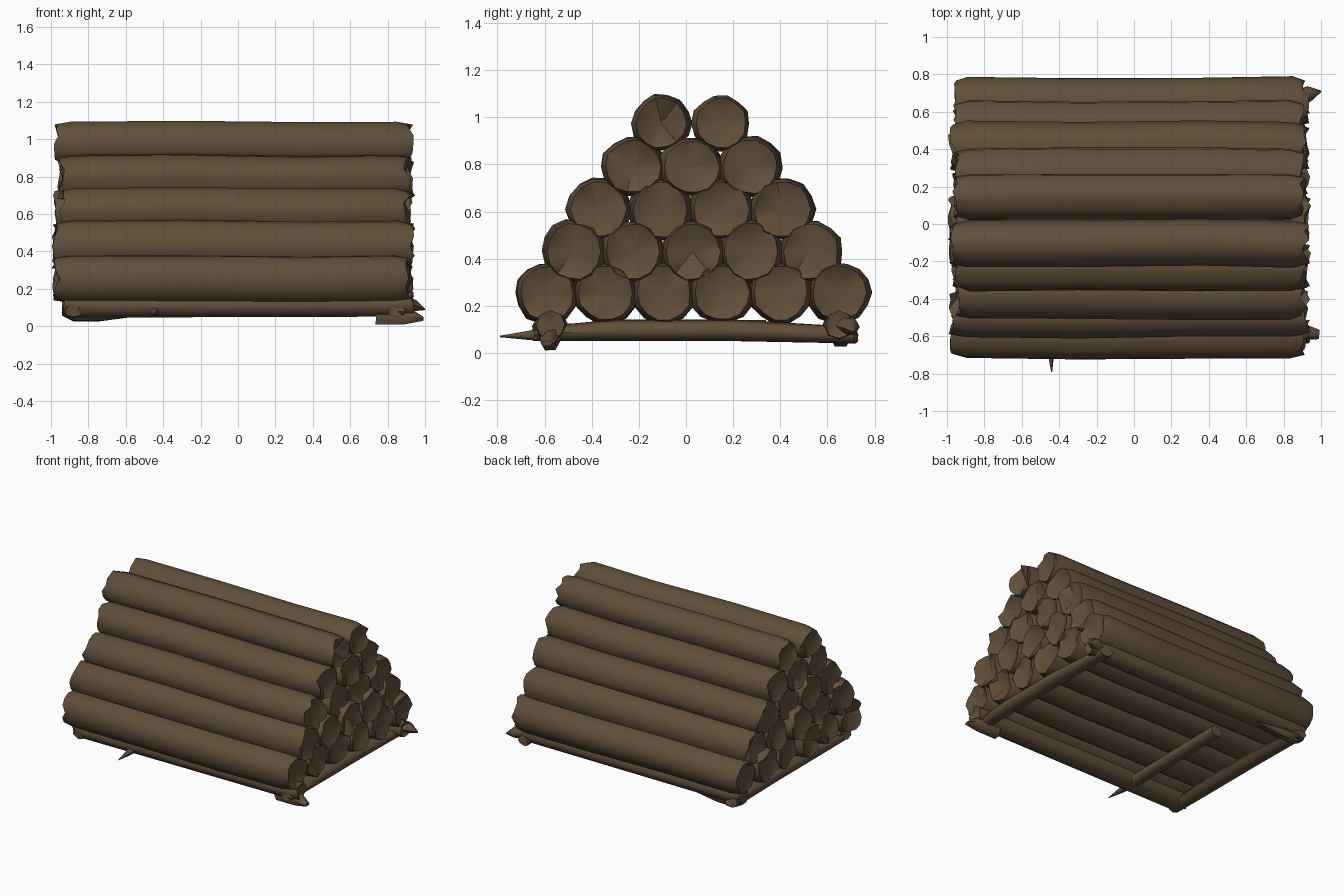
import bpy, bmesh, math, random
from mathutils import Vector

if "Cube" in bpy.data.objects:
    bpy.data.objects.remove(bpy.data.objects["Cube"])

random.seed(7)
bark = bpy.data.materials.new("dark bark brown")
bark.diffuse_color = (0.118, 0.077, 0.042, 1)
bark.use_nodes = True
bark.node_tree.nodes["Principled BSDF"].inputs["Base Color"].default_value = bark.diffuse_color


def timber(name, stations, sides=14, rough=0.0, dent=0.0):
    """Closed tube through stations (point, half_width, half_height) with ragged, dented ends."""
    bm = bmesh.new()
    pts = [Vector(s[0]) for s in stations]
    axis = (pts[-1] - pts[0]).normalized()
    side = axis.cross(Vector((0, 0, 1))).normalized()
    up = side.cross(axis)
    wobble = [random.uniform(0.96, 1.04) for _ in range(sides)]
    rings = []
    for i, (p, w, h) in enumerate(stations):
        end = i in (0, len(stations) - 1)
        ring = []
        for k in range(sides):
            a = 2 * math.pi * k / sides
            off = side * math.cos(a) * w + up * math.sin(a) * h
            push = axis * random.uniform(-rough, rough) if end else Vector()
            ring.append(bm.verts.new(Vector(p) + off * wobble[k] + push))
        rings.append(ring)
    for a, b in zip(rings, rings[1:]):
        for k in range(sides):
            n = (k + 1) % sides
            bm.faces.new((a[k], a[n], b[n], b[k]))
    # sunken end caps
    for ring, p, d in ((rings[0], pts[0], 1), (rings[-1], pts[-1], -1)):
        c = bm.verts.new(p + axis * d * dent)
        for k in range(sides):
            bm.faces.new((ring[k], ring[(k + 1) % sides], c))
    bmesh.ops.recalc_face_normals(bm, faces=bm.faces)
    mesh = bpy.data.meshes.new(name)
    bm.to_mesh(mesh)
    bm.free()
    obj = bpy.data.objects.new(name, mesh)
    bpy.context.collection.objects.link(obj)
    mesh.materials.append(bark)
    bpy.ops.object.select_all(action='DESELECT')
    obj.select_set(True)
    bpy.context.view_layer.objects.active = obj
    bpy.ops.object.shade_smooth_by_angle(angle=math.radians(60))
    return obj


# stacked logs: (count, first y, last y, z, half width, half height)
rows = [(6, -0.59, 0.65, 0.255, 0.133, 0.128),
        (5, -0.475, 0.53, 0.43, 0.133, 0.132),
        (4, -0.37, 0.41, 0.61, 0.135, 0.132),
        (3, -0.225, 0.27, 0.79, 0.135, 0.125),
        (2, -0.105, 0.15, 0.975, 0.122, 0.118)]
for r, (count, y0, y1, z, w, h) in enumerate(rows, 1):
    for i in range(count):
        y = y0 + (y1 - y0) * i / (count - 1)
        xa = -0.965 + random.uniform(-0.01, 0.02)
        xb = 0.92 + random.uniform(-0.02, 0.012)
        j = lambda: random.uniform(-0.007, 0.007)
        timber(f"log_row{r}_{i + 1}", [
            ((xa, y, z), w * 0.86, h * 0.9),
            ((xa + 0.07, y + j(), z), w, h),
            ((-0.3, y + j(), z + j()), w, h),
            ((0.35, y + j(), z + j()), w, h),
            ((xb - 0.07, y + j(), z), w, h),
            ((xb, y, z), w * 0.86, h * 0.9)], rough=0.022, dent=0.05)

# long rails under the outer logs
for name, y in (("front_rail", -0.575), ("back_rail", 0.65)):
    timber(name, [((-0.93, y, 0.13), 0.06, 0.06),
                  ((-0.85, y, 0.11), 0.075, 0.065),
                  ((0.8, y, 0.115), 0.075, 0.065),
                  ((0.93, y, 0.12), 0.06, 0.06)], sides=8, rough=0.015, dent=0.02)

# end crossbars and the shorter middle crossbar with its split tip
for name, x in (("left_crossbar", -0.88), ("right_crossbar", 0.85)):
    timber(name, [((x, -0.64, 0.08), 0.05, 0.03),
                  ((x, -0.3, 0.095), 0.06, 0.045),
                  ((x, 0.2, 0.095), 0.06, 0.045),
                  ((x, 0.72, 0.075), 0.05, 0.035)], sides=8, rough=0.015)
timber("middle_crossbar", [((-0.44, -0.79, 0.07), 0.003, 0.003),
                           ((-0.445, -0.66, 0.075), 0.022, 0.02),
                           ((-0.45, -0.5, 0.09), 0.05, 0.035),
                           ((-0.45, 0.34, 0.1), 0.05, 0.04)], sides=8)

# splayed corner feet
timber("front_right_foot", [((0.74, -0.575, 0.055), 0.045, 0.05),
                            ((0.9, -0.575, 0.06), 0.045, 0.055),
                            ((0.99, -0.59, 0.04), 0.025, 0.012)], sides=6)
timber("back_left_foot", [((-0.94, 0.65, 0.1), 0.05, 0.05),
                          ((-0.88, 0.655, 0.075), 0.05, 0.055),
                          ((-0.74, 0.655, 0.075), 0.05, 0.055),
                          ((-0.45, 0.65, 0.1), 0.04, 0.04)], sides=6)

# splinter at the back right corner
timber("corner_splinter", [((0.86, 0.66, 0.12), 0.05, 0.05),
                           ((0.94, 0.7, 0.11), 0.04, 0.035),
                           ((1.0, 0.71, 0.09), 0.004, 0.004)], sides=6)
